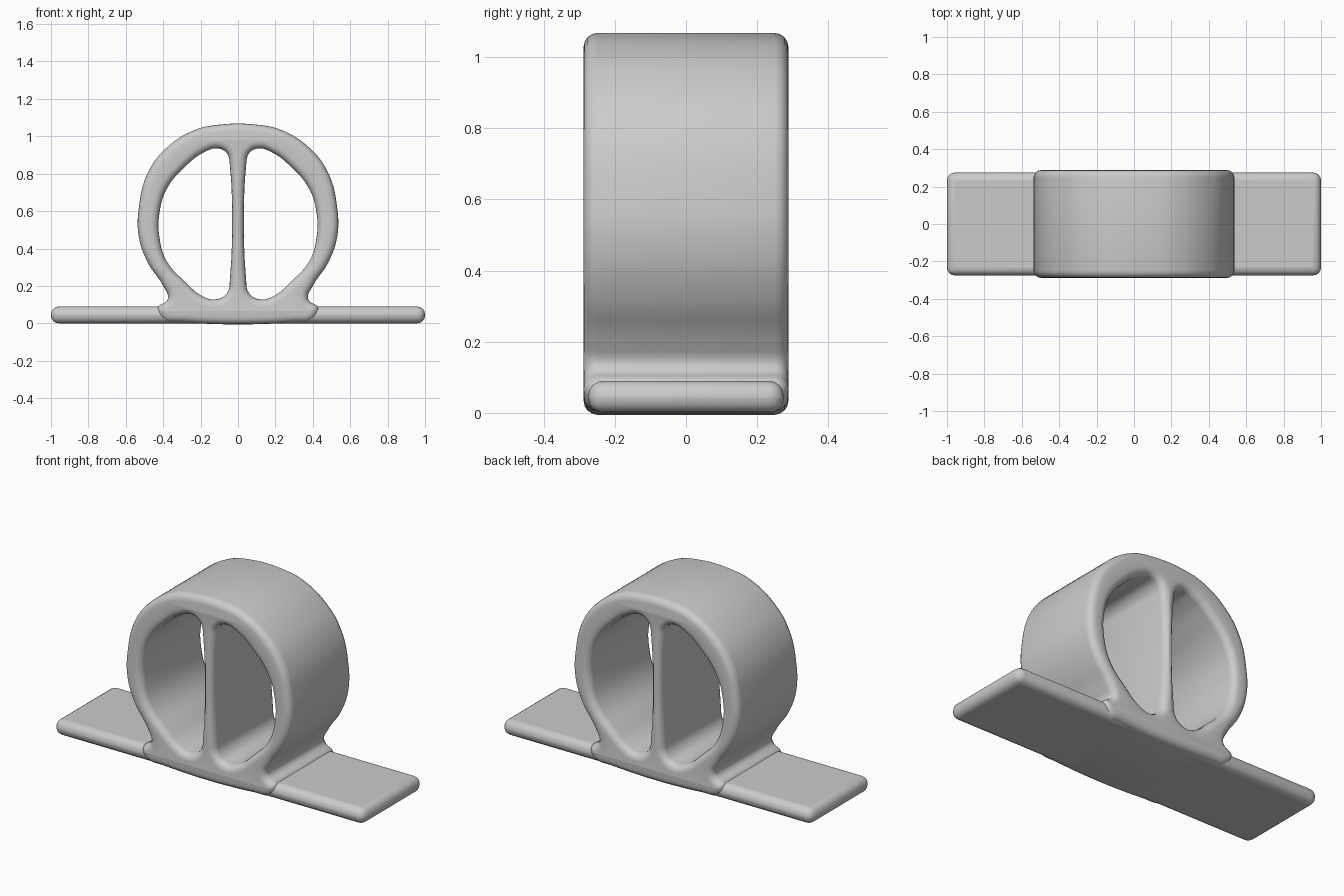
import bpy
import bmesh
import math

cube = bpy.data.objects.get("Cube")
if cube:
    bpy.data.objects.remove(cube, do_unlink=True)

grey = bpy.data.materials.new("plain grey")
grey.use_nodes = True
colour = (0.6, 0.6, 0.6, 1)
grey.diffuse_color = colour
grey.node_tree.nodes["Principled BSDF"].inputs["Base Color"].default_value = colour


def add_loop(curve, points):
    """Add a smooth closed outline of (x, z) points."""
    spline = curve.splines.new('BEZIER')
    spline.bezier_points.add(len(points) - 1)
    for bp, (x, z) in zip(spline.bezier_points, points):
        bp.co = (x, z, 0)
        bp.handle_left_type = bp.handle_right_type = 'AUTO'
    spline.use_cyclic_u = True


def mirrored(points):
    return [(-x, z) for x, z in reversed(points)]


def smooth(obj, angle):
    bpy.ops.object.select_all(action='DESELECT')
    obj.select_set(True)
    bpy.context.view_layer.objects.active = obj
    bpy.ops.object.shade_smooth_by_angle(angle=math.radians(angle))


# Ring with central web: right half outline and one D-shaped hole
outer = [(0.12, 1.06), (0.24, 1.03), (0.38, 0.94), (0.48, 0.81),
         (0.53, 0.62), (0.53, 0.46), (0.48, 0.32), (0.40, 0.20),
         (0.375, 0.13), (0.43, 0.08), (0.40, 0.02), (0.30, 0.005)]
hole = [(0.043, 0.84), (0.06, 0.91), (0.11, 0.935), (0.18, 0.915),
        (0.28, 0.84), (0.38, 0.72), (0.42, 0.59), (0.42, 0.46),
        (0.38, 0.33), (0.28, 0.22), (0.19, 0.145), (0.12, 0.128),
        (0.06, 0.16), (0.043, 0.24)]
round_edge = 0.04
half_depth = 0.288
curve = bpy.data.curves.new("ring_profile", 'CURVE')
curve.dimensions = '2D'
curve.fill_mode = 'BOTH'
curve.resolution_u = 5
curve.bevel_depth = round_edge
curve.bevel_resolution = 3
curve.offset = -round_edge
curve.extrude = half_depth - round_edge
add_loop(curve, outer + mirrored(outer))
add_loop(curve, hole)
add_loop(curve, mirrored(hole))
curve_obj = bpy.data.objects.new("ring_profile", curve)
bpy.context.collection.objects.link(curve_obj)
curve_obj.rotation_euler.x = math.pi / 2

# Turn the profile into one clean mesh
bpy.context.view_layer.update()
deps = bpy.context.evaluated_depsgraph_get()
mesh = bpy.data.meshes.new_from_object(curve_obj.evaluated_get(deps))
mesh.transform(curve_obj.matrix_world)
bpy.data.objects.remove(curve_obj, do_unlink=True)
bm = bmesh.new()
bm.from_mesh(mesh)
bmesh.ops.remove_doubles(bm, verts=bm.verts, dist=0.0005)
bmesh.ops.recalc_face_normals(bm, faces=bm.faces)
bm.to_mesh(mesh)
bm.free()
ring = bpy.data.objects.new("ring_with_web", mesh)
bpy.context.collection.objects.link(ring)
mesh.materials.clear()
mesh.materials.append(grey)
smooth(ring, 50)

# Flat base strip with rounded edges
bpy.ops.mesh.primitive_cube_add(size=1, location=(0, 0, 0.045))
base = bpy.context.object
base.name = "base_strip"
base.scale = (2, 0.55, 0.09)
bpy.ops.object.transform_apply(location=False, rotation=False, scale=True)
bevel = base.modifiers.new("rounded_edges", 'BEVEL')
bevel.width = 0.042
bevel.segments = 4
base.data.materials.append(grey)
smooth(base, 50)
